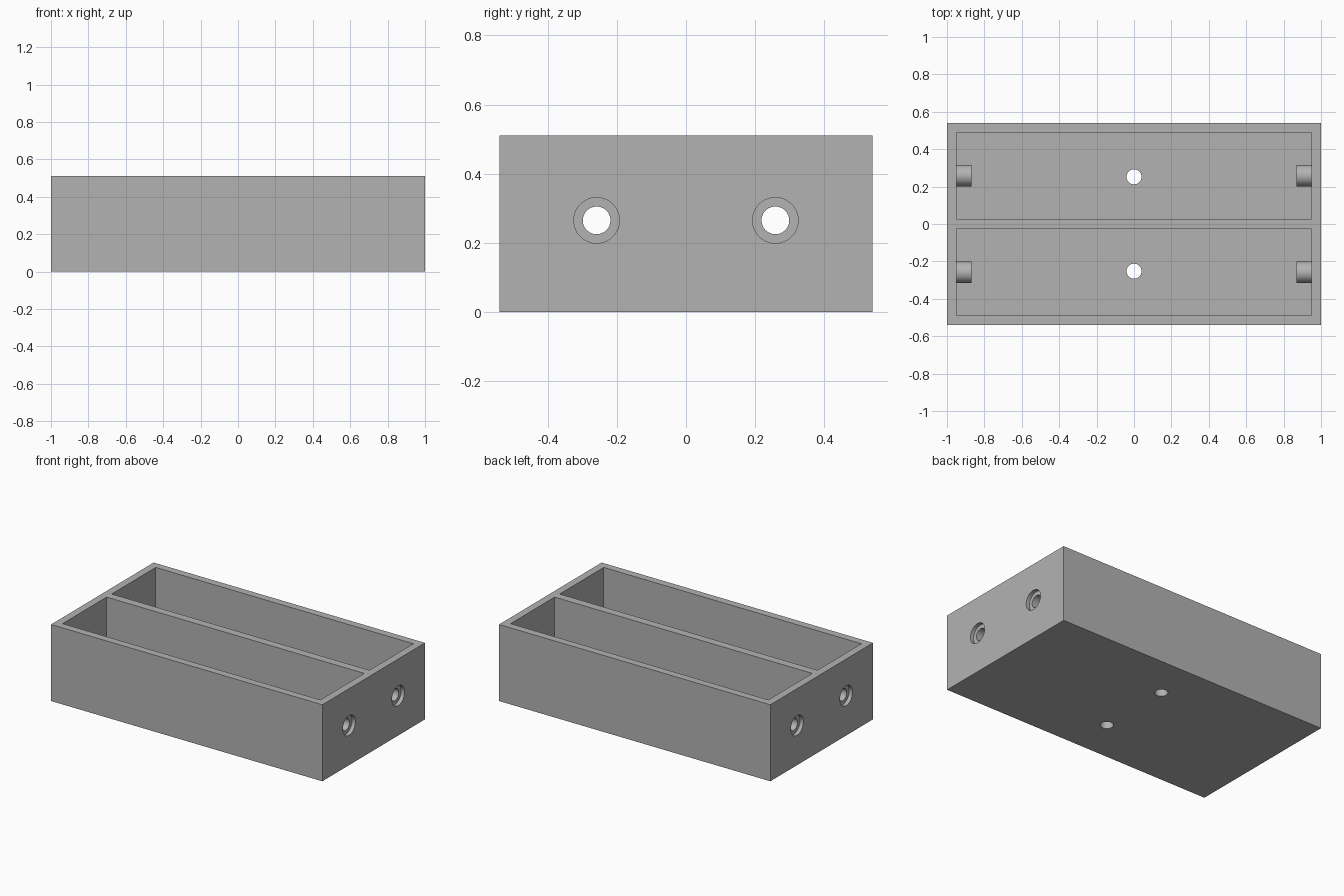
import bpy
import math

if "Cube" in bpy.data.objects:
    bpy.data.objects.remove(bpy.data.objects["Cube"])

LENGTH, WIDTH, HEIGHT = 2.0, 1.08, 0.51
WALL, DIVIDER, FLOOR = 0.05, 0.054, 0.05
BAY_WIDTH = (WIDTH - 2 * WALL - DIVIDER) / 2
BAY_Y = (DIVIDER + BAY_WIDTH) / 2
PORT_Z = 0.265

grey = bpy.data.materials.new("plain grey")
grey.use_nodes = True
grey.diffuse_color = (0.45, 0.45, 0.45, 1)
grey.node_tree.nodes["Principled BSDF"].inputs["Base Color"].default_value = grey.diffuse_color


def box(name, size, centre):
    bpy.ops.mesh.primitive_cube_add(size=1, location=centre)
    ob = bpy.context.object
    ob.name, ob.scale = name, size
    bpy.ops.object.transform_apply(location=True, rotation=False, scale=True)
    ob.data.materials.append(grey)
    return ob


def rod(name, radius, length, centre, along_x=True):
    turn = (0, math.pi / 2, 0) if along_x else (0, 0, 0)
    bpy.ops.mesh.primitive_cylinder_add(vertices=48, radius=radius, depth=length,
                                        location=centre, rotation=turn)
    ob = bpy.context.object
    ob.name = name
    bpy.ops.object.transform_apply(location=True, rotation=True, scale=True)
    ob.data.materials.append(grey)
    return ob


def combine(target, tool, operation):
    """Apply a boolean and remove the tool object."""
    tool.hide_render = True
    mod = target.modifiers.new("boolean", "BOOLEAN")
    mod.operation, mod.object, mod.solver = operation, tool, "EXACT"
    bpy.context.view_layer.objects.active = target
    bpy.ops.object.modifier_apply(modifier=mod.name)
    bpy.data.objects.remove(tool)


# Outer block of the two-bay tray
tray = box("tray", (LENGTH, WIDTH, HEIGHT), (0, 0, HEIGHT / 2))

for side in (-1, 1):
    y = side * BAY_Y
    # Open bay
    combine(tray, box("bay_cutter", (LENGTH - 2 * WALL, BAY_WIDTH, HEIGHT),
                      (0, y, FLOOR + HEIGHT / 2)), "DIFFERENCE")
    # Drain hole through the floor
    combine(tray, rod("drain_cutter", 0.04, 0.3, (0, side * 0.252, 0), False), "DIFFERENCE")
    for end in (-1, 1):
        # Round boss inside the end wall, overlapping into it
        combine(tray, rod("boss", 0.057, 0.1, (end * 0.92, y, PORT_Z)), "UNION")
        # Shallow counterbore on the outside
        combine(tray, rod("counterbore_cutter", 0.066, 0.05, (end, y, PORT_Z)), "DIFFERENCE")
    # Through holes along the bay
    combine(tray, rod("port_cutter", 0.04, LENGTH + 0.2, (0, y, PORT_Z)), "DIFFERENCE")

# Smooth round walls, sharp box edges
bpy.ops.object.select_all(action="DESELECT")
tray.select_set(True)
bpy.context.view_layer.objects.active = tray
bpy.ops.object.shade_smooth_by_angle(angle=math.radians(30))
